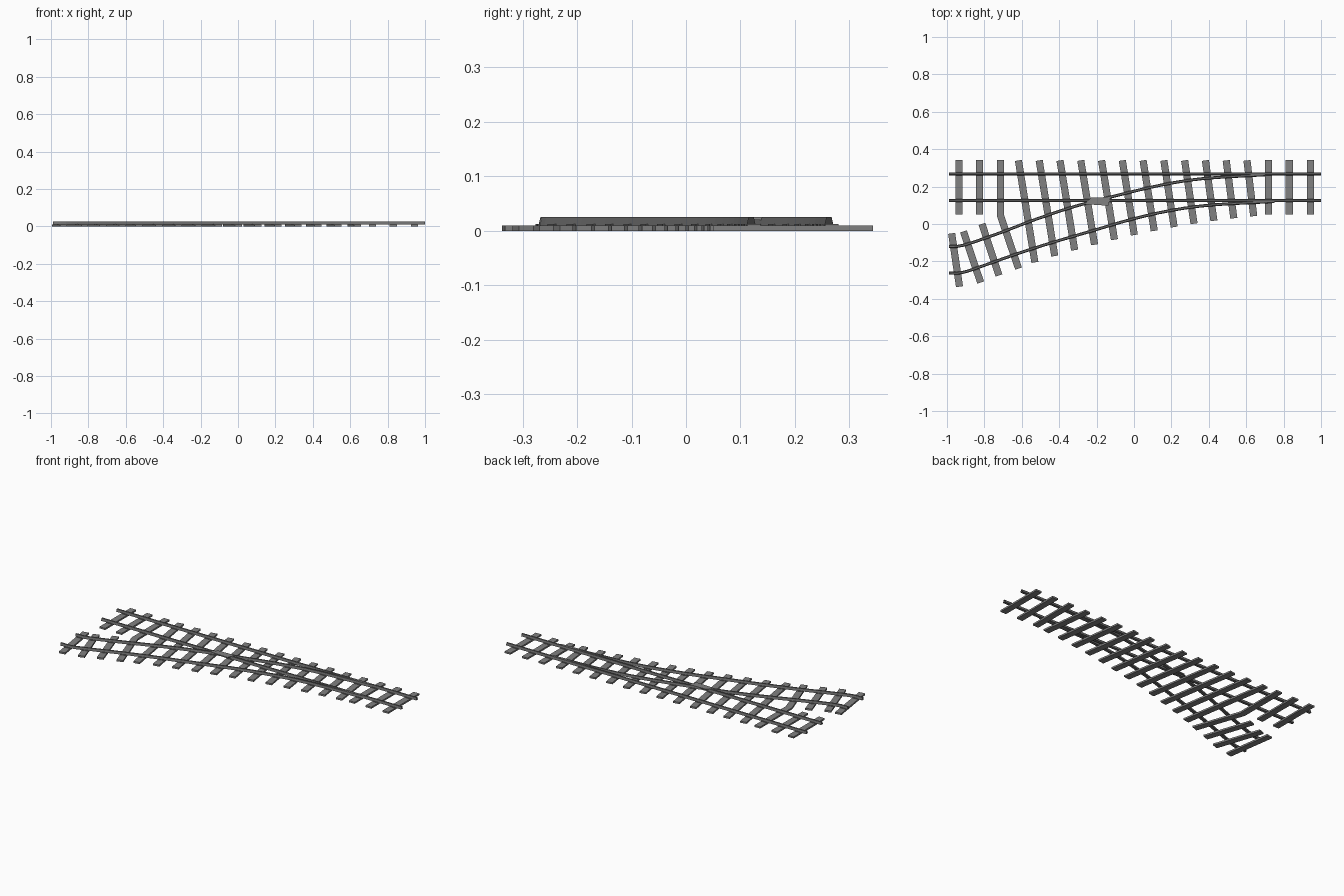
import bpy
import bmesh
from mathutils import Vector
from mathutils.geometry import intersect_line_line_2d

if "Cube" in bpy.data.objects:
    bpy.data.objects.remove(bpy.data.objects["Cube"])


def make_material(name, value):
    mat = bpy.data.materials.new(name)
    mat.use_nodes = True
    colour = (value, value, value, 1)
    mat.diffuse_color = colour
    mat.node_tree.nodes["Principled BSDF"].inputs["Base Color"].default_value = colour
    return mat


SLEEPER_GREY = make_material("sleeper grey", 0.22)
RAIL_GREY = make_material("rail grey", 0.16)


def sweep(name, path, profile, mat, capped):
    """Sweep a (sideways, height) profile along a flat path with mitred joints."""
    pts = [Vector(p) for p in path]
    bm = bmesh.new()
    rings = []
    for i, p in enumerate(pts):
        before = (p - pts[i - 1]).normalized() if i else None
        after = (pts[i + 1] - p).normalized() if i < len(pts) - 1 else None
        d = ((before or after) + (after or before)).normalized()
        side = Vector((-d.y, d.x)) / d.dot(after or before)
        rings.append([bm.verts.new((p.x + side.x * s, p.y + side.y * s, z))
                      for s, z in profile])
    n = len(profile)
    for a, b in zip(rings, rings[1:]):
        for k in range(n):
            bm.faces.new((a[k], a[(k + 1) % n], b[(k + 1) % n], b[k]))
    if capped:
        bm.faces.new(rings[0])
        bm.faces.new(rings[-1])
    bmesh.ops.recalc_face_normals(bm, faces=bm.faces)
    mesh = bpy.data.meshes.new(name)
    bm.to_mesh(mesh)
    bm.free()
    mesh.materials.append(mat)
    obj = bpy.data.objects.new(name, mesh)
    bpy.context.collection.objects.link(obj)


def box_profile(half, low, high):
    return [(-half, low), (half, low), (half, high), (-half, high)]


def smooth_path(points, steps=3):
    """Catmull-Rom interpolation through the given points."""
    p = [Vector(q) for q in points]
    p = [2 * p[0] - p[1]] + p + [2 * p[-1] - p[-2]]
    out = []
    for a, b, c, d in zip(p, p[1:], p[2:], p[3:]):
        for k in range(steps):
            t = k / steps
            out.append(0.5 * (2 * b + (c - a) * t + (2 * a - 5 * b + 4 * c - d) * t * t
                              + (3 * b - a - 3 * c + d) * t ** 3))
    return out + [p[-2]]


# Sleepers: straight-track ones, branch ones, a bent one and the shared fan
sleepers = [[(x, 0.343), (x, 0.05)] for x in (-0.935, -0.825, 0.72, 0.83, 0.943)]
sleepers += [[(-0.975, -0.05), (-0.933, -0.335)],
             [(-0.912, -0.04), (-0.82, -0.313)],
             [(-0.813, 0.0), (-0.722, -0.275)],
             [(-0.713, 0.343), (-0.713, 0.042), (-0.617, -0.238)]]
for i in range(12):
    t = i / 11
    sleepers.append([(-0.618 + 1.222 * t, 0.34),
                     (-0.53 + 1.17 * t, -0.205 + 0.247 * (1.55 * t - 0.55 * t * t))])
for path in sleepers:
    sweep("sleeper", path, box_profile(0.019, 0, 0.01), SLEEPER_GREY, True)

# Rails: two straight ones and two curving off to the branch, open at the ends
rails = {
    "straight_back_rail": [(-0.99, 0.268), (1, 0.268)],
    "straight_front_rail": [(-0.99, 0.125), (1, 0.125)],
    "branch_back_rail": smooth_path([
        (-0.99, -0.12), (-0.91, -0.113), (-0.716, -0.047), (-0.52, 0.027),
        (-0.31, 0.096), (-0.09, 0.153), (0.144, 0.208), (0.37, 0.243), (0.7, 0.263)]),
    "branch_front_rail": smooth_path([
        (-0.99, -0.262), (-0.92, -0.26), (-0.82, -0.228), (-0.636, -0.163),
        (-0.444, -0.101), (-0.225, -0.037), (-0.01, 0.026), (0.2, 0.073),
        (0.417, 0.102), (0.75, 0.12)]),
}
RAIL_PROFILE = [(-0.008, 0.01), (0.008, 0.01), (0.0045, 0.025), (-0.0045, 0.025)]
for name, path in rails.items():
    sweep(name, path, RAIL_PROFILE, RAIL_GREY, False)

# Rail chairs: thin plates wherever a rail crosses a sleeper
for path in rails.values():
    for a, b in zip(path, path[1:]):
        a, b = Vector(a), Vector(b)
        along = (b - a).normalized() * 0.018
        for sleeper in sleepers:
            for c, d in zip(sleeper, sleeper[1:]):
                hit = intersect_line_line_2d(a, b, Vector(c), Vector(d))
                if hit:
                    sweep("rail_chair", [hit - along, hit + along],
                          box_profile(0.012, 0.0095, 0.0125), RAIL_GREY, True)

# Crossing plate where the branch rail cuts the straight rail
bm = bmesh.new()
outline = [(-0.262, 0.106), (-0.138, 0.098), (-0.125, 0.144), (-0.23, 0.141)]
face = bm.faces.new([bm.verts.new((x, y, 0.0255)) for x, y in outline])
lower = bmesh.ops.extrude_face_region(bm, geom=[face])["geom"]
bmesh.ops.translate(bm, vec=(0, 0, -0.006),
                    verts=[v for v in lower if isinstance(v, bmesh.types.BMVert)])
bmesh.ops.recalc_face_normals(bm, faces=bm.faces)
mesh = bpy.data.meshes.new("crossing_plate")
bm.to_mesh(mesh)
bm.free()
mesh.materials.append(SLEEPER_GREY)
bpy.context.collection.objects.link(bpy.data.objects.new("crossing_plate", mesh))
